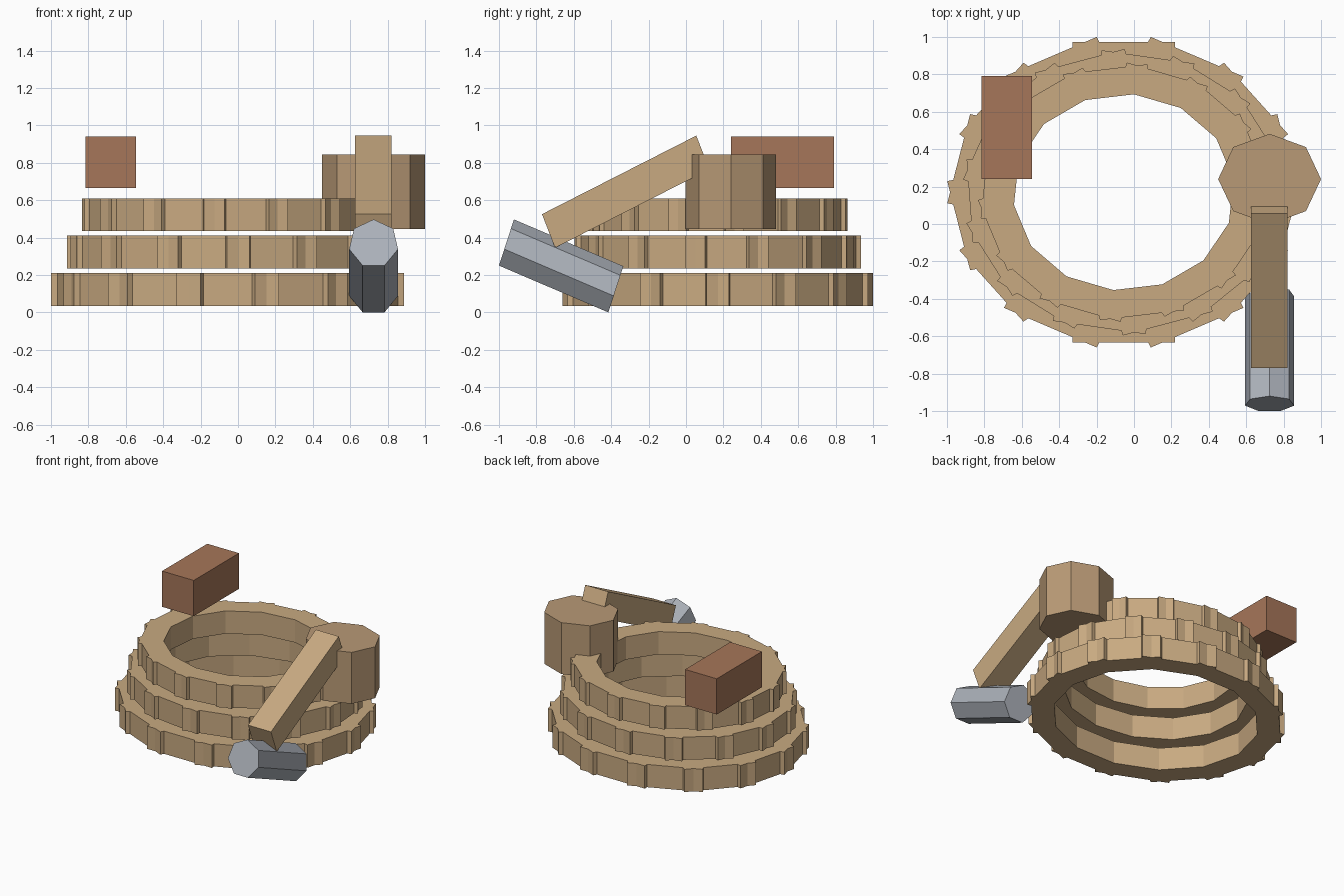
import bpy
import math

if "Cube" in bpy.data.objects:
    bpy.data.objects.remove(bpy.data.objects["Cube"])

CX, CY, SQUASH = -0.055, 0.17, 0.888


def material(name, rgb):
    m = bpy.data.materials.new(name)
    m.diffuse_color = (*rgb, 1)
    m.use_nodes = True
    m.node_tree.nodes["Principled BSDF"].inputs["Base Color"].default_value = m.diffuse_color
    return m


def add_mesh(name, verts, faces, mat):
    me = bpy.data.meshes.new(name)
    me.from_pydata(verts, [], faces)
    me.materials.append(mat)
    ob = bpy.data.objects.new(name, me)
    bpy.context.collection.objects.link(ob)
    return ob


def prism_data(a, b, start=0):
    """Faces and vertices joining two matching end loops."""
    n = len(a)
    faces = [[start + i for i in reversed(range(n))],
             [start + n + i for i in range(n)]]
    for i in range(n):
        j = (i + 1) % n
        faces.append([start + i, start + j, start + n + j, start + n + i])
    return list(a) + list(b), faces


def prism(name, a, b, mat):
    return add_mesh(name, *prism_data(a, b), mat)


tan = material("tan", (0.58, 0.40, 0.22))
dark_tan = material("dark_tan", (0.48, 0.32, 0.18))
rust = material("rust", (0.38, 0.18, 0.10))
steel = material("steel", (0.42, 0.45, 0.50))


# Stacked rings, each made of 14 overlapping tangential blocks
def block_ring(name, outer, half_len, turn, z0, z1, count=14, depth=0.17):
    verts, faces = [], []
    for k in range(count):
        a = math.pi / 2 + turn + 2 * math.pi * k / count
        c, s = math.cos(a), math.sin(a)
        loop = [(CX + r * c - t * s, CY + SQUASH * (r * s + t * c))
                for r, t in ((outer - depth, -half_len), (outer, -half_len),
                             (outer, half_len), (outer - depth, half_len))]
        v, f = prism_data([(x, y, z0) for x, y in loop],
                          [(x, y, z1) for x, y in loop], len(verts))
        verts += v
        faces += f
    return add_mesh(name, verts, faces, tan)


for i, (name, outer) in enumerate((("lower_ring", 0.905), ("middle_ring", 0.825),
                                   ("upper_ring", 0.747))):
    block_ring(name, outer, outer * 0.304, 0.29 * i, 0.035 + 0.2 * i, 0.21 + 0.2 * i)

# Loose brick above the rim
rect = [(-0.815, 0.24), (-0.545, 0.24), (-0.545, 0.79), (-0.815, 0.79)]
prism("brick", [(x, y, 0.665) for x, y in rect], [(x, y, 0.94) for x, y in rect], rust)

# Eight-sided block on the right rim
octagon = [(0.725 + 0.275 * math.cos(k * math.pi / 4),
            0.24 + 0.242 * math.sin(k * math.pi / 4)) for k in range(8)]
prism("octagonal_block", [(x, y, 0.447) for x, y in octagon],
      [(x, y, 0.843) for x, y in octagon], dark_tan)

# Sloping handle
side = [(-0.77, 0.525), (-0.70, 0.345), (0.125, 0.765), (0.055, 0.945)]
prism("handle", [(0.625, y, z) for y, z in side], [(0.82, y, z) for y, z in side], tan)

# Seven-sided tilted metal head
near, far = [], []
for k in range(7):
    a = 2 * math.pi * k / 7
    t = (1 - math.cos(a)) / 1.901
    x, y, z = 0.725 - 0.134 * math.sin(a), -0.92 - 0.08 * t, 0.497 - 0.247 * t
    near.append((x, y, z))
    far.append((x, y + 0.585, z - 0.25))
prism("metal_head", near, far, steel)

# Consistent outward normals
import bmesh
for ob in bpy.context.collection.objects:
    bm = bmesh.new()
    bm.from_mesh(ob.data)
    bmesh.ops.recalc_face_normals(bm, faces=bm.faces)
    bm.to_mesh(ob.data)
    bm.free()
